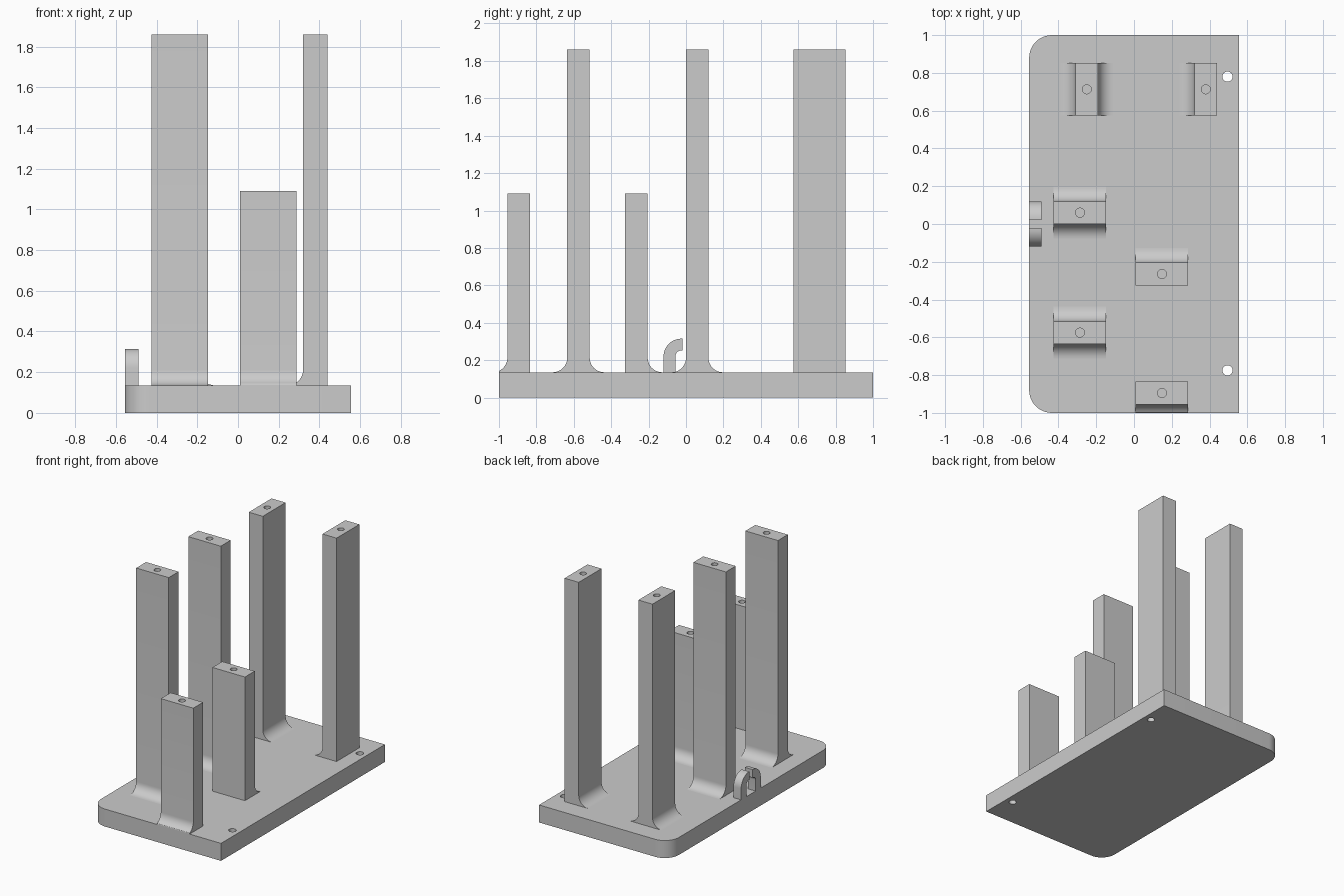
import bpy, bmesh, math
from mathutils import Vector

if "Cube" in bpy.data.objects:
    bpy.data.objects.remove(bpy.data.objects["Cube"])

grey = bpy.data.materials.new("light grey")
grey.use_nodes = True
grey.diffuse_color = (0.6, 0.6, 0.6, 1)
grey.node_tree.nodes["Principled BSDF"].inputs["Base Color"].default_value = (0.6, 0.6, 0.6, 1)

BASE_TOP = 0.135
SINK = 0.02        # how far parts reach into the base
FILLET = 0.078
HALF_X = 0.555


def arc(cx, cy, r, start, end, steps=10):
    """Points on a circular arc, angles in degrees."""
    angles = [math.radians(start + (end - start) * i / steps) for i in range(steps + 1)]
    return [(cx + r * math.cos(a), cy + r * math.sin(a)) for a in angles]


def extrude(name, points, offset):
    """Extrude a closed 3D outline along an offset."""
    bm = bmesh.new()
    face = bm.faces.new([bm.verts.new(p) for p in points])
    new = bmesh.ops.extrude_face_region(bm, geom=[face])["geom"]
    bmesh.ops.translate(bm, vec=Vector(offset),
                        verts=[v for v in new if isinstance(v, bmesh.types.BMVert)])
    bmesh.ops.recalc_face_normals(bm, faces=bm.faces)
    mesh = bpy.data.meshes.new(name)
    bm.to_mesh(mesh)
    bm.free()
    obj = bpy.data.objects.new(name, mesh)
    bpy.context.collection.objects.link(obj)
    mesh.materials.append(grey)
    return obj


def drill(obj, x, y, r, bottom, top):
    """Cut a round vertical hole, then drop the cutter."""
    ring = [(px, py, bottom) for px, py in arc(x, y, r, 0, 360, 24)[:-1]]
    cutter = extrude("hole_cutter", ring, (0, 0, top - bottom))
    cutter.hide_render = True
    mod = obj.modifiers.new("hole", 'BOOLEAN')
    mod.operation, mod.solver, mod.object = 'DIFFERENCE', 'EXACT', cutter
    graph = bpy.context.evaluated_depsgraph_get()
    mesh = bpy.data.meshes.new_from_object(obj.evaluated_get(graph))
    obj.modifiers.clear()
    obj.data = mesh
    bpy.data.objects.remove(cutter)


def finish(obj):
    bpy.ops.object.select_all(action='DESELECT')
    obj.select_set(True)
    bpy.context.view_layer.objects.active = obj
    bpy.ops.object.shade_smooth_by_angle(angle=math.radians(30))


# Base plate: right side has rounded corners, two screw holes on the left side
R = 0.12
outline = [(HALF_X, -1), (HALF_X, 1)]
outline += arc(R - HALF_X, 1 - R, R, 90, 180)
outline += arc(R - HALF_X, R - 1, R, 180, 270)
base = extrude("base_plate", [(x, y, 0) for x, y in outline], (0, 0, BASE_TOP))
for hole_y in (-0.775, 0.78):
    drill(base, 0.495, hole_y, 0.027, -0.1, 0.3)
finish(base)


def post(name, x, y, top, axis, low=True, high=True):
    """Post centred on x, y; thin along axis, with root fillets on the chosen thin sides."""
    half_thin, half_wide = 0.06, 0.139
    centre = x if axis == 'x' else y
    profile = []
    for side, filleted in ((-1, low), (1, high)):
        root = [(half_thin, BASE_TOP - SINK)]
        if filleted:
            root = [(half_thin + FILLET, BASE_TOP - SINK)]
            root += arc(half_thin + FILLET, BASE_TOP + FILLET, FILLET, 270, 180)
        edge = [(centre + side * u, z) for u, z in root + [(half_thin, top)]]
        profile += edge if side < 0 else edge[::-1]
    # keep the fillet within the base plate
    profile = [(max(-1.0, min(1.0, u)), z) for u, z in profile]
    if axis == 'x':
        obj = extrude(name, [(u, y - half_wide, z) for u, z in profile], (0, 2 * half_wide, 0))
    else:
        obj = extrude(name, [(x - half_wide, u, z) for u, z in profile], (2 * half_wide, 0, 0))
    drill(obj, x, y, 0.024, top - 0.2, top + 0.1)
    finish(obj)


# Tall and short posts
TALL, SHORT = 1.86, 1.09
post("tall_post_right_front", -0.286, -0.575, TALL, 'y')
post("tall_post_right_middle", -0.286, 0.06, TALL, 'y')
post("tall_post_right_back", -0.25, 0.713, TALL, 'x')
post("tall_post_left_back", 0.38, 0.713, TALL, 'x', high=False)
post("short_post_front", 0.148, -0.895, SHORT, 'y', high=False)
post("short_post_middle", 0.148, -0.265, SHORT, 'y', low=False)

# Pair of cable hooks facing each other on the right edge
HOOK_TOP, BEND, THICK = 0.315, 0.095, 0.063
hook = [(0.12, BASE_TOP - SINK)]
hook += arc(0.12 - BEND, HOOK_TOP - BEND, BEND, 0, 90)
hook += [(0.02, HOOK_TOP), (0.02, HOOK_TOP - THICK)]
hook += arc(0.12 - BEND, HOOK_TOP - BEND, BEND - THICK, 90, 0, 6)
hook += [(0.12 - THICK, BASE_TOP - SINK)]
for side, name in ((-1, "cable_hook_front"), (1, "cable_hook_back")):
    finish(extrude(name, [(-HALF_X, side * y, z) for y, z in hook], (0.065, 0, 0)))
